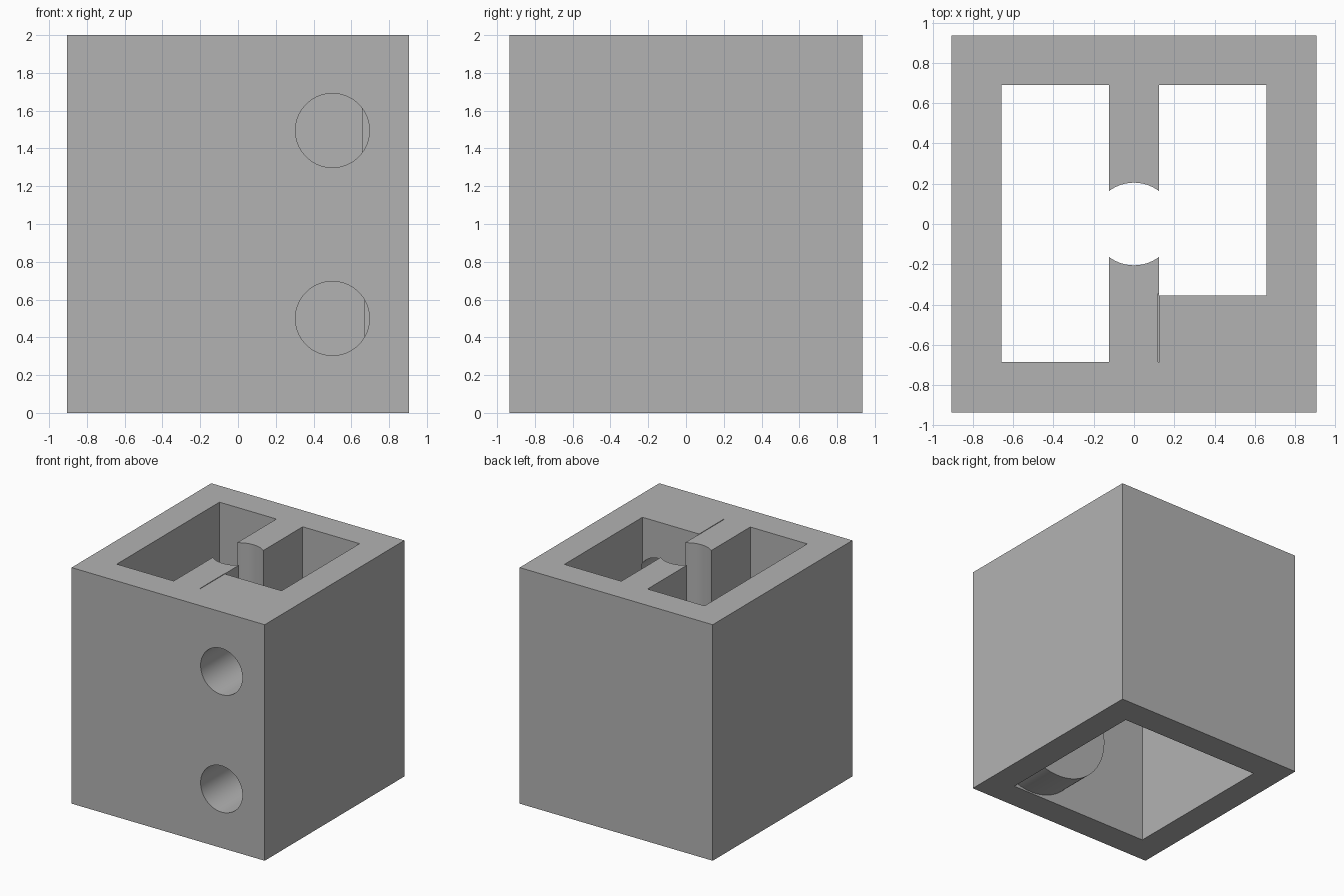
import bpy
import math
from mathutils import Vector

cube = bpy.data.objects.get("Cube")
if cube:
    bpy.data.objects.remove(cube, do_unlink=True)

grey = bpy.data.materials.new("plain grey")
grey.use_nodes = True
colour = (0.45, 0.45, 0.45, 1)
grey.diffuse_color = colour
grey.node_tree.nodes["Principled BSDF"].inputs["Base Color"].default_value = colour


def prism(name, profile, offset):
    """Closed solid made by sweeping a profile along an offset."""
    n = len(profile)
    verts = [Vector(p) for p in profile] + [Vector(p) + Vector(offset) for p in profile]
    faces = [list(range(n))[::-1], list(range(n, 2 * n))]
    faces += [[i, (i + 1) % n, (i + 1) % n + n, i + n] for i in range(n)]
    mesh = bpy.data.meshes.new(name)
    mesh.from_pydata(verts, [], faces)
    mesh.materials.append(grey)
    obj = bpy.data.objects.new(name, mesh)
    bpy.context.collection.objects.link(obj)
    # Make every normal point outwards
    bpy.context.view_layer.objects.active = obj
    bpy.ops.object.mode_set(mode='EDIT')
    bpy.ops.mesh.select_all(action='SELECT')
    bpy.ops.mesh.normals_make_consistent(inside=False)
    bpy.ops.object.mode_set(mode='OBJECT')
    return obj


def box(name, x, y, z):
    base = [(x[0], y[0], z[0]), (x[1], y[0], z[0]), (x[1], y[1], z[0]), (x[0], y[1], z[0])]
    return prism(name, base, (0, 0, z[1] - z[0]))


def circle(radius, count=96):
    turns = [2 * math.pi * (i + 0.5) / count for i in range(count)]
    return [(radius * math.cos(a), radius * math.sin(a)) for a in turns]


def combine(target, tool, operation):
    mod = target.modifiers.new(tool.name, 'BOOLEAN')
    mod.operation = operation
    mod.solver = 'EXACT'
    mod.object = tool
    bpy.context.view_layer.objects.active = target
    bpy.ops.object.modifier_apply(modifier=mod.name)
    bpy.data.objects.remove(tool, do_unlink=True)


HALF_X, HALF_Y, TOP = 0.905, 0.935, 2.0
LEDGE = 1.38            # height where the lower cavity meets the upper pockets
BLOCK_Y = -0.355        # rear face of the screw block
HOLE_X, HOLE_Z = 0.5, (0.5, 1.495)

# Outer housing
body = box("housing", (-HALF_X, HALF_X), (-HALF_Y, HALF_Y), (0, TOP))

# Large cavity open at the bottom
combine(body, box("lower_cavity", (-0.67, 0.67), (-0.695, 0.695), (-0.2, LEDGE)), 'DIFFERENCE')

# Two upper pockets separated by a central rib
combine(body, box("right_pocket", (-0.657, -0.123), (-0.685, 0.69), (LEDGE - 0.1, 2.2)), 'DIFFERENCE')
combine(body, box("left_pocket", (0.123, 0.657), (BLOCK_Y, 0.69), (LEDGE - 0.1, 2.2)), 'DIFFERENCE')

# Round vertical opening through the rib
bore = [(x, y, LEDGE - 0.2) for x, y in circle(0.205)]
combine(body, prism("rib_bore", bore, (0, 0, 1)), 'DIFFERENCE')

# Round bosses behind the front wall, merged into the side wall
for z in HOLE_Z:
    boss = [(HOLE_X + x, -0.8, z + h) for x, h in circle(0.487) if x < 0.28]
    combine(body, prism("boss", boss, (0, BLOCK_Y + 0.8, 0)), 'UNION')

# Hairline slot between the rib and the screw block
combine(body, box("slot", (0.12, 0.126), (-0.685, BLOCK_Y + 0.01), (1.8, 2.2)), 'DIFFERENCE')

# Two screw holes from the front
for z in HOLE_Z:
    hole = [(HOLE_X + x, -1.1, z + h) for x, h in circle(0.196)]
    combine(body, prism("screw_hole", hole, (0, BLOCK_Y + 1.11, 0)), 'DIFFERENCE')

bpy.ops.object.select_all(action='DESELECT')
body.select_set(True)
bpy.context.view_layer.objects.active = body
bpy.ops.object.shade_smooth_by_angle(angle=math.radians(30))
